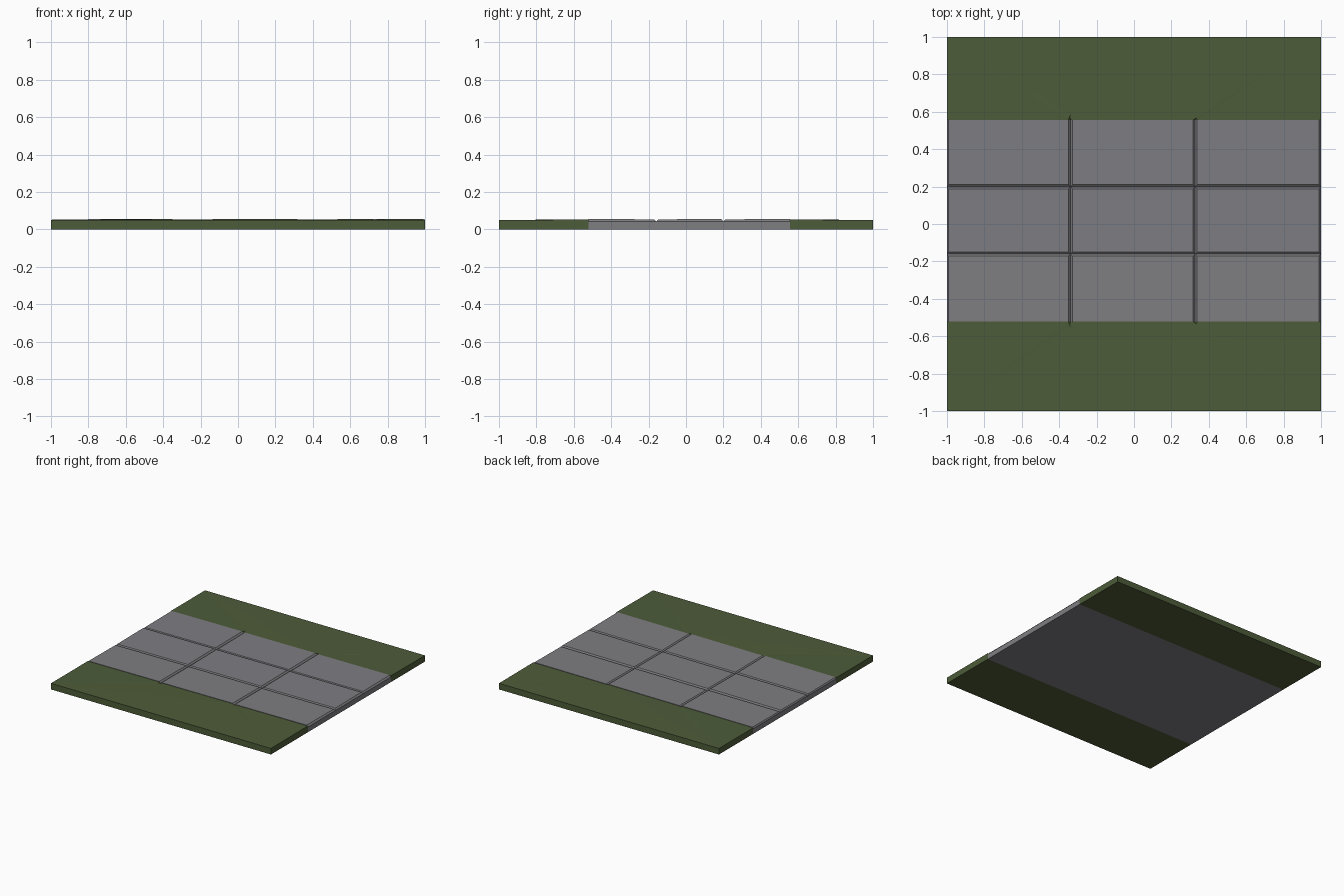
import bpy, bmesh

if "Cube" in bpy.data.objects:
    bpy.data.objects.remove(bpy.data.objects["Cube"])


def material(name, rgb):
    m = bpy.data.materials.new(name)
    m.diffuse_color = (*rgb, 1)
    m.use_nodes = True
    m.node_tree.nodes["Principled BSDF"].inputs["Base Color"].default_value = m.diffuse_color
    return m


stone = material("grey paving", (0.209, 0.209, 0.224))
grass = material("grass green", (0.075, 0.107, 0.041))

Y0, Y1 = -0.522, 0.556            # path edges
XS = [-1.0, -0.34, 0.327, 1.0]    # groove centres across
YS = [Y0, -0.16, 0.199, Y1]       # groove centres along
G = 0.011                         # half groove width
LOW, TOP = 0.042, 0.05


def finish(bm, name, mat):
    bmesh.ops.recalc_face_normals(bm, faces=bm.faces[:])
    me = bpy.data.meshes.new(name)
    bm.to_mesh(me)
    bm.free()
    me.materials.append(mat)
    ob = bpy.data.objects.new(name, me)
    bpy.context.collection.objects.link(ob)
    return ob


# Path bed under the paving slabs
bm = bmesh.new()
bmesh.ops.create_cube(bm, size=1)
for v in bm.verts:
    v.co.x *= 2
    v.co.y = Y0 if v.co.y < 0 else Y1
    v.co.z = 0 if v.co.z < 0 else LOW
finish(bm, "path_bed", stone)

# Nine slightly tilted slabs with chamfered sides that form V grooves
for j in range(3):
    for i in range(3):
        xa, xb, ya, yb = XS[i], XS[i + 1], YS[j], YS[j + 1]
        xl = xa + (0.007 if i == 0 else G)
        xr = xb - G
        yf = ya if j == 0 else ya + G
        yk = yb if j == 2 else yb - G
        front, back = (0.003, 0.0) if j == 0 else (0.0, 0.003)
        bm = bmesh.new()
        bot = [bm.verts.new((x, y, LOW)) for x, y in
               ((xa, ya), (xb, ya), (xb, yb), (xa, yb))]
        top = [bm.verts.new((xl, yf, TOP + front)),
               bm.verts.new((xr, yf, TOP + 0.003 + front)),
               bm.verts.new((xr, yk, TOP + 0.003 + back)),
               bm.verts.new((xl, yk, TOP + back))]
        bm.faces.new(top)
        bm.faces.new(bot[::-1])
        for k in range(4):
            n = (k + 1) % 4
            bm.faces.new((bot[k], bot[n], top[n], top[k]))
        finish(bm, f"slab_{j}_{i}", stone)

# Grass verges, with pointed groove ends notched into the inner edge
for name, ye, yi, tip in (("front_grass", -1, Y0, -0.55), ("back_grass", 1, Y1, 0.584)):
    bm = bmesh.new()
    V = lambda x, y, z: bm.verts.new((x, y, z))
    b = [V(-1, ye, 0), V(1, ye, 0), V(1, yi, 0), V(-1, yi, 0)]
    t0, t1 = V(-1, ye, TOP), V(1, ye, TOP)
    rim, lower = [V(-1, yi, TOP)], [V(-1, yi, 0)]
    inner, wall = [rim[0]], [rim[0]]
    for x in XS[1:3]:
        a, p, c = V(x - G, yi, TOP + 0.003), V(x, tip, TOP + 0.002), V(x + G, yi, TOP)
        d = V(x, yi, LOW)
        bm.faces.new((a, p, d))
        bm.faces.new((p, c, d))
        inner += [a, p, c]
        wall += [a, d, c]
    end = V(1, yi, TOP + 0.002)
    inner.append(end)
    wall.append(end)
    bm.verts.remove(lower[0])
    bm.faces.new(b)
    bm.faces.new((b[0], b[1], t1, t0))
    bm.faces.new((b[1], b[2], end, t1))
    bm.faces.new((b[3], b[0], t0, inner[0]))
    bm.faces.new([b[2], b[3]] + wall)
    # top surface as a fan from the two outer corners
    for k in range(len(inner) - 1):
        corner = t0 if k < 4 else t1
        bm.faces.new((corner, inner[k], inner[k + 1]))
    bm.faces.new((t0, inner[4], t1))
    finish(bm, name, grass)
